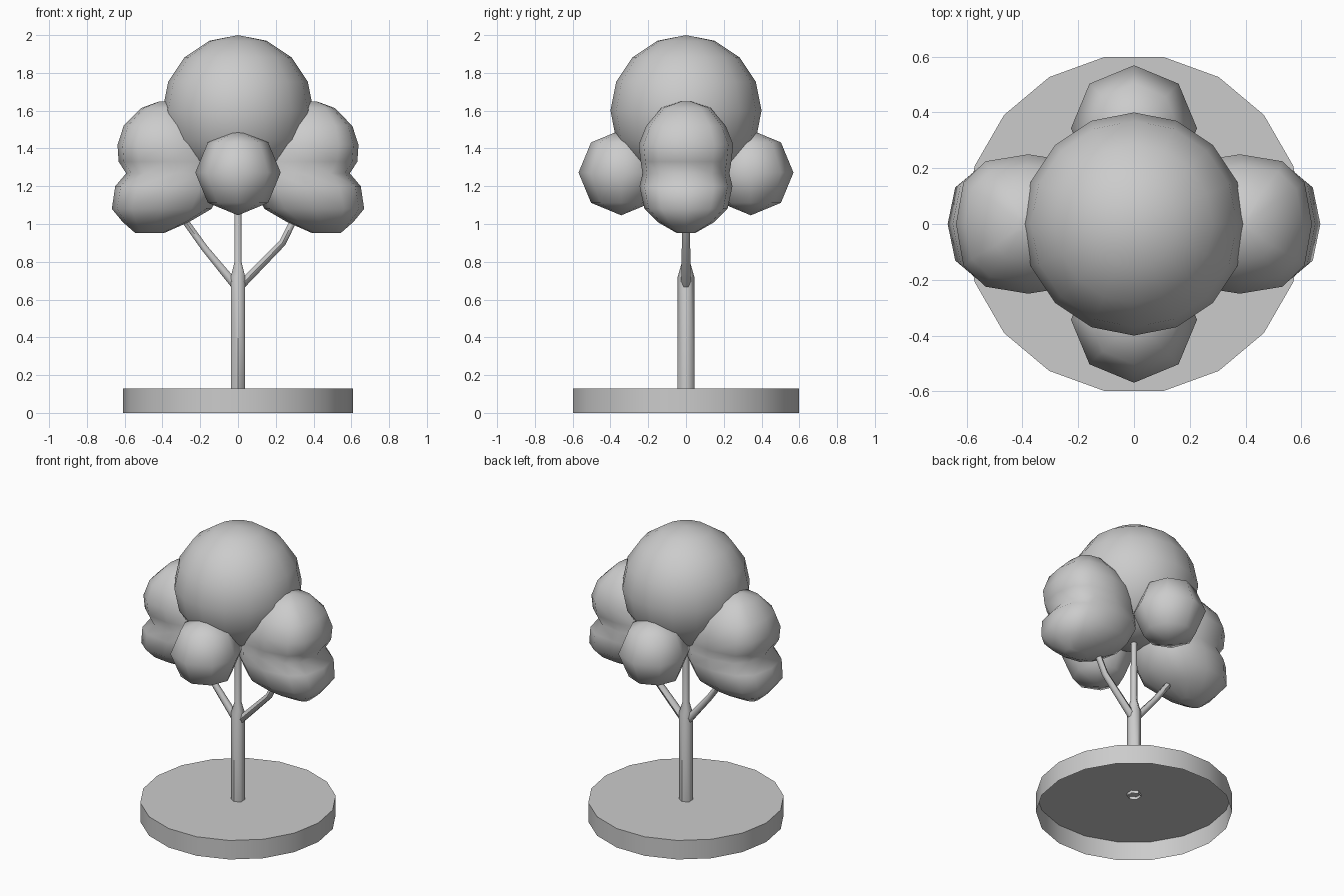
import bpy, bmesh, math
from mathutils import Vector

if "Cube" in bpy.data.objects:
    bpy.data.objects.remove(bpy.data.objects["Cube"])


def finish(name, bm, angle=60):
    bmesh.ops.recalc_face_normals(bm, faces=bm.faces)
    mesh = bpy.data.meshes.new(name)
    bm.to_mesh(mesh)
    bm.free()
    ob = bpy.data.objects.new(name, mesh)
    bpy.context.collection.objects.link(ob)
    bpy.ops.object.select_all(action='DESELECT')
    ob.select_set(True)
    bpy.context.view_layer.objects.active = ob
    bpy.ops.object.shade_smooth_by_angle(angle=math.radians(angle))
    return ob


def loft(name, rings, cap_start=True, cap_end=True, angle=60):
    bm = bmesh.new()
    rows = [[bm.verts.new(p) for p in ring] for ring in rings]
    n = len(rows[0])
    for a, b in zip(rows, rows[1:]):
        for i in range(n):
            j = (i + 1) % n
            bm.faces.new((a[i], a[j], b[j], b[i]))
    if cap_start:
        bm.faces.new(rows[0])
    if cap_end:
        bm.faces.new(rows[-1])
    return finish(name, bm, angle)


def tube(name, path, sides=6, cap_start=True):
    # path of (x, z, radius) in the XZ plane
    pts = [Vector((x, 0, z)) for x, z, r in path]
    rings = []
    for k, p in enumerate(pts):
        t = (pts[min(k + 1, len(pts) - 1)] - pts[max(k - 1, 0)]).normalized()
        across = Vector((t.z, 0, -t.x))
        r = path[k][2]
        angs = [2 * math.pi * i / sides for i in range(sides)]
        rings.append([p + r * (math.sin(a) * across + Vector((0, math.cos(a), 0)))
                      for a in angs])
    return loft(name, rings, cap_start)


def ball(name, centre, radius, seg, rings):
    bm = bmesh.new()
    bmesh.ops.create_uvsphere(bm, u_segments=seg, v_segments=rings, radius=radius)
    bmesh.ops.translate(bm, verts=bm.verts, vec=centre)
    return finish(name, bm, 80)


# base: 18-sided disc, open underneath
disc = [[(0.608 * math.cos(math.radians(20 * i)),
          0.608 * math.sin(math.radians(20 * i)), z) for i in range(18)]
        for z in (0, 0.13)]
loft("base", disc, cap_start=False, angle=40)

# trunk with narrowed leader, and two side branches
tube("trunk", [(0, 0.11, 0.044), (0, 0.72, 0.044), (0, 0.80, 0.021),
               (0, 1.25, 0.02)], cap_start=False)
tube("left_branch", [(-0.01, 0.67, 0.026), (-0.175, 0.87, 0.021),
                     (-0.29, 1.03, 0.02), (-0.33, 1.09, 0.02)])
tube("right_branch", [(0.01, 0.67, 0.026), (0.235, 0.90, 0.022),
                      (0.30, 1.03, 0.02), (0.33, 1.09, 0.02)])

# round foliage
ball("crown", (0, 0, 1.60), 0.40, 16, 8)
for name, s in (("front_foliage", -1), ("back_foliage", 1)):
    ball(name, (0, s * 0.343, 1.272), 0.226, 8, 4)

# double-lobed side foliage: (z, outer x, inner x, half depth)
LOBES = [(1.648, 0.42, 0.36, 0.03), (1.615, 0.51, 0.27, 0.13),
         (1.52, 0.605, 0.17, 0.21), (1.42, 0.638, 0.12, 0.25),
         (1.33, 0.632, 0.10, 0.24), (1.268, 0.592, 0.08, 0.23),
         (1.20, 0.65, 0.08, 0.246), (1.08, 0.668, 0.14, 0.22),
         (1.01, 0.61, 0.26, 0.15), (0.953, 0.545, 0.39, 0.05)]


def power(v, e=0.75):
    return math.copysign(abs(v) ** e, v)


for name, s in (("left_foliage", -1), ("right_foliage", 1)):
    rings = []
    for z, xo, xi, d in LOBES:
        ring = []
        for i in range(12):
            a = math.pi * i / 6
            ring.append((s * ((xo + xi) / 2 + (xo - xi) / 2 * power(math.cos(a))),
                         d * power(math.sin(a)), z))
        rings.append(ring)
    loft(name, rings, angle=80)
